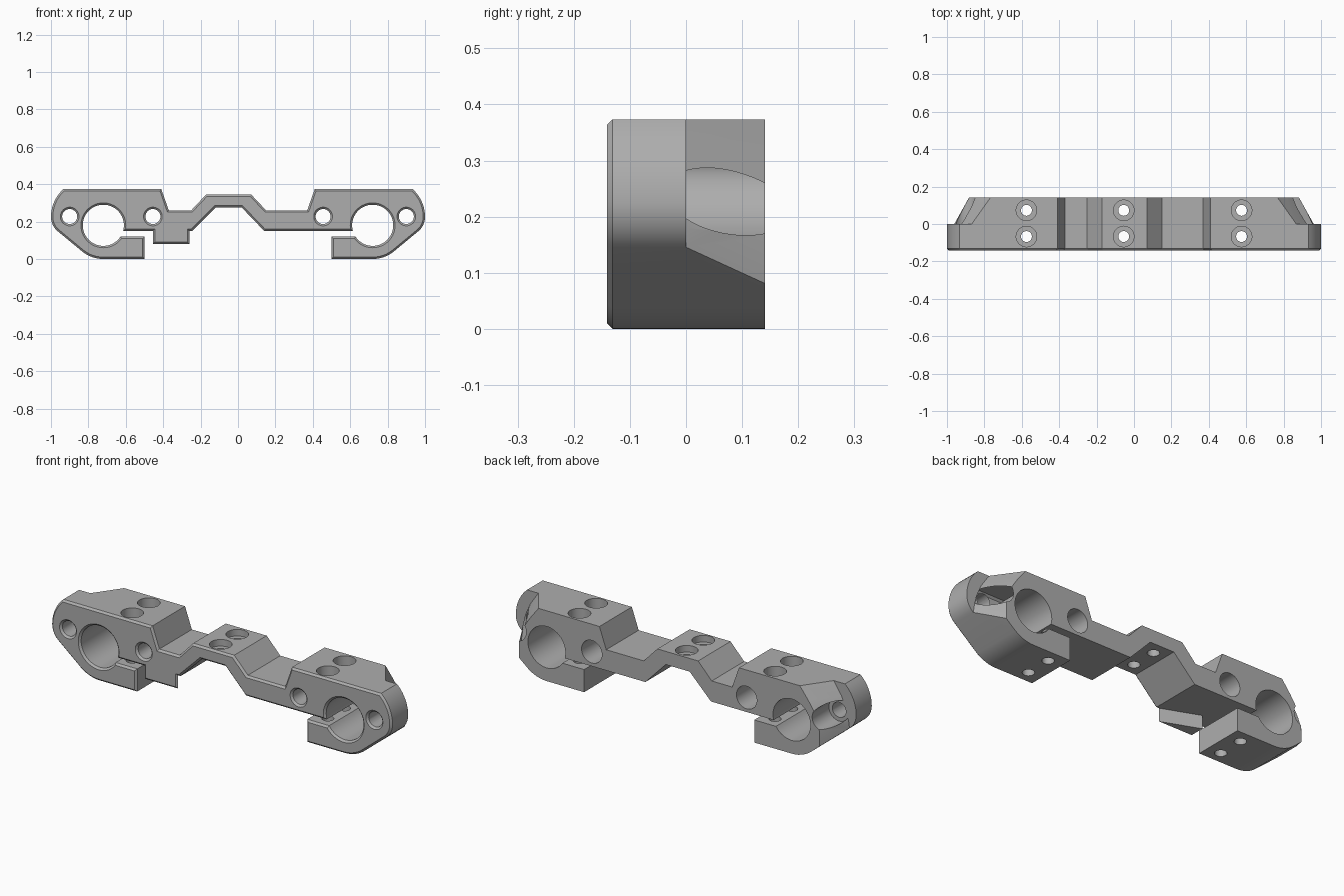
import bpy, bmesh
from math import sin, cos, radians, asin, degrees
from mathutils import Matrix

cube = bpy.data.objects.get("Cube")
if cube:
    bpy.data.objects.remove(cube, do_unlink=True)

grey = bpy.data.materials.new("machined grey")
grey.use_nodes = True
COLOUR = (0.42, 0.42, 0.42, 1)
grey.diffuse_color = COLOUR
grey.node_tree.nodes["Principled BSDF"].inputs["Base Color"].default_value = COLOUR

FRONT, BACK, CHAMFER = -0.141, 0.141, 0.01


def arc(cx, cz, r, a0, a1, n):
    angles = [radians(a0 + (a1 - a0) * i / n) for i in range(n + 1)]
    return [(cx + r * cos(a), cz + r * sin(a)) for a in angles]


def finish(bm, name):
    bmesh.ops.recalc_face_normals(bm, faces=bm.faces)
    mesh = bpy.data.meshes.new(name)
    bm.to_mesh(mesh)
    bm.free()
    mesh.materials.append(grey)
    obj = bpy.data.objects.new(name, mesh)
    bpy.context.collection.objects.link(obj)
    return obj


def loft(bm, ring_a, ring_b):
    """Closed solid between two matching rings of points."""
    a = [bm.verts.new(p) for p in ring_a]
    b = [bm.verts.new(p) for p in ring_b]
    for i in range(len(a)):
        j = (i + 1) % len(a)
        bm.faces.new((a[i], a[j], b[j], b[i]))
    caps = bm.faces.new(a), bm.faces.new(b)
    bmesh.ops.recalc_face_normals(bm, faces=bm.faces)
    return caps


# Body outline: one clamp, mirrored, joined by the stepped bridge
BORE = (0.72, 0.18)
BORE_R = 0.11
lip = 180 + degrees(asin(0.06 / BORE_R))
slit = 540 + degrees(asin(0.03 / BORE_R))
clamp = [(0.37, 0.26), (0.41, 0.373)]
clamp += arc(0.8, 0.225, 0.2, 48, 0, 10)
clamp += arc(0.9, 0.225, 0.1, 0, -53, 8)[1:]
clamp += arc(*BORE, 0.18, -53, -90, 6)
clamp += [(0.5, 0), (0.5, 0.12)]
clamp += arc(*BORE, BORE_R, lip, slit, 48)
under = [(0.14, 0.15), (0.02, 0.275), (-0.12, 0.275), (-0.245, 0.15)]
over = [(-0.25, 0.26), (-0.17, 0.345), (0.07, 0.345), (0.15, 0.26)]
outline = clamp + under + [(-x, z) for x, z in reversed(clamp)] + over

bm = bmesh.new()
front, back = loft(bm, [(x, FRONT + CHAMFER, z) for x, z in outline],
                   [(x, BACK, z) for x, z in outline])
bmesh.ops.inset_region(bm, faces=[front], thickness=CHAMFER, depth=CHAMFER,
                       use_even_offset=True)
body = finish(bm, "clamp_bar")


def cut(cutter):
    cutter.hide_render = True
    mod = body.modifiers.new("cut", 'BOOLEAN')
    mod.operation = 'DIFFERENCE'
    mod.solver = 'EXACT'
    mod.object = cutter
    bpy.context.view_layer.objects.active = body
    bpy.ops.object.modifier_apply(modifier=mod.name)
    bpy.data.objects.remove(cutter, do_unlink=True)


def drill(axis, u, v, r0, r1, start, end):
    """Round cutter along y or z, with a radius at each end."""
    def ring(r, t):
        pts = arc(u, v, r, 0, 352.5, 47)
        return [(p, t, q) if axis == 'y' else (p, q, t) for p, q in pts]
    bm = bmesh.new()
    loft(bm, ring(r0, start), ring(r1, end))
    cut(finish(bm, "drill"))


# Sloped relief at the back of each outer end
near = [(0.78, 0.5), (0.868, 0.373), (0.914, 0.305), (0.942, 0.24),
        (0.956, 0.18), (0.962, 0.137), (0.964, -0.1)]
far = [(0.665, 0.5), (0.768, 0.373), (0.83, 0.29), (0.868, 0.225),
       (0.882, 0.165), (0.884, 0.07), (0.884, -0.1)]
for side in (1, -1):
    def relief(y):
        t = y / BACK
        pts = [(a + (c - a) * t, b + (d - b) * t)
               for (a, b), (c, d) in zip(near, far)]
        pts += [(1.2, -0.1), (1.2, 0.5)]
        return [(side * x, y, z) for x, z in pts]
    bm = bmesh.new()
    loft(bm, relief(0), relief(0.2))
    cut(finish(bm, "relief"))

# Cross holes: through hole, front chamfer and rear counterbore
for x in (-0.9, -0.455, 0.455, 0.9):
    drill('y', x, 0.227, 0.04, 0.04, -0.2, 0.2)
    drill('y', x, 0.227, 0.06, 0.03, FRONT - 0.01, FRONT + 0.02)
    drill('y', x, 0.227, 0.06, 0.06, 0, 0.2)

# Vertical screw holes with counterbores
for x, seat in ((-0.575, 0.27), (-0.055, 0.31), (0.575, 0.27)):
    for y in (-0.067, 0.073):
        drill('z', x, y, 0.029, 0.029, -0.1, 0.5)
        drill('z', x, y, 0.055, 0.055, seat, 0.5)

# Small locating tab under the front of the bridge
plan = [(-0.26, FRONT + CHAMFER), (-0.27, FRONT), (-0.445, FRONT),
        (-0.455, FRONT + CHAMFER), (-0.455, -0.055)]
bm = bmesh.new()
loft(bm, [(x, y, 0.08) for x, y in plan], [(x, y, 0.17) for x, y in plan])
edges = [e for e in bm.edges
         if all(v.co.z < 0.1 and v.co.y < FRONT + 0.001 for v in e.verts)]
bmesh.ops.bevel(bm, geom=edges, offset=CHAMFER, segments=1, affect='EDGES')
tab = finish(bm, "locating_tab")

for obj in (body, tab):
    bpy.ops.object.select_all(action='DESELECT')
    obj.select_set(True)
    bpy.context.view_layer.objects.active = obj
    bpy.ops.object.shade_smooth_by_angle(angle=radians(25))
